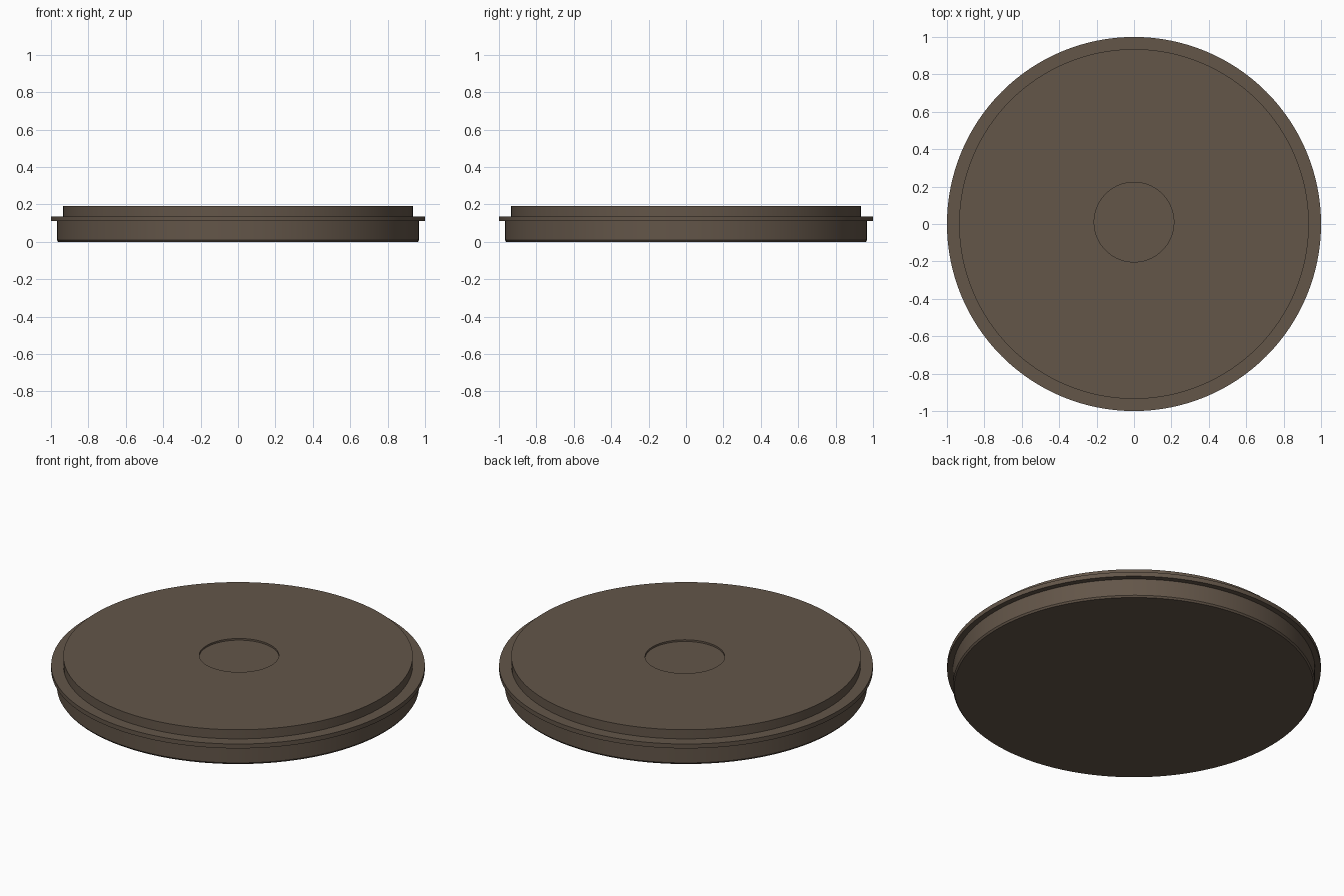
import bpy, bmesh, math

if "Cube" in bpy.data.objects:
    bpy.data.objects.remove(bpy.data.objects["Cube"])

SEGMENTS = 128

brown = bpy.data.materials.new("dark_brown")
brown.diffuse_color = (0.125, 0.092, 0.066, 1)
brown.use_nodes = True
brown.node_tree.nodes["Principled BSDF"].inputs["Base Color"].default_value = brown.diffuse_color


def lathe(name, rings, mat):
    """Closed turned solid from (radius, z, y offset) rings, bottom to top."""
    bm = bmesh.new()
    loops = []
    for r, z, dy in rings:
        loops.append([bm.verts.new((r * math.cos(2 * math.pi * i / SEGMENTS),
                                    r * math.sin(2 * math.pi * i / SEGMENTS) + dy, z))
                      for i in range(SEGMENTS)])
    for a, b in zip(loops, loops[1:]):
        for i in range(SEGMENTS):
            j = (i + 1) % SEGMENTS
            bm.faces.new((a[i], a[j], b[j], b[i]))
    bm.faces.new(loops[0][::-1])
    bm.faces.new(loops[-1])
    me = bpy.data.meshes.new(name)
    bm.to_mesh(me)
    bm.free()
    me.materials.append(mat)
    ob = bpy.data.objects.new(name, me)
    bpy.context.collection.objects.link(ob)
    bpy.ops.object.select_all(action='DESELECT')
    ob.select_set(True)
    bpy.context.view_layer.objects.active = ob
    bpy.ops.object.shade_smooth_by_angle(angle=math.radians(30))
    return ob


# Round plate: lower drum, thin flange, raised top, shallow round recess
lathe("round_plate", [
    (0.962, 0.0, 0), (0.969, 0.01, 0), (0.969, 0.11, 0),
    (1.0, 0.11, 0), (1.0, 0.136, 0),
    (0.935, 0.136, 0), (0.935, 0.19, 0),
    (0.213, 0.19, 0.01), (0.213, 0.18, 0.01),
], brown)
